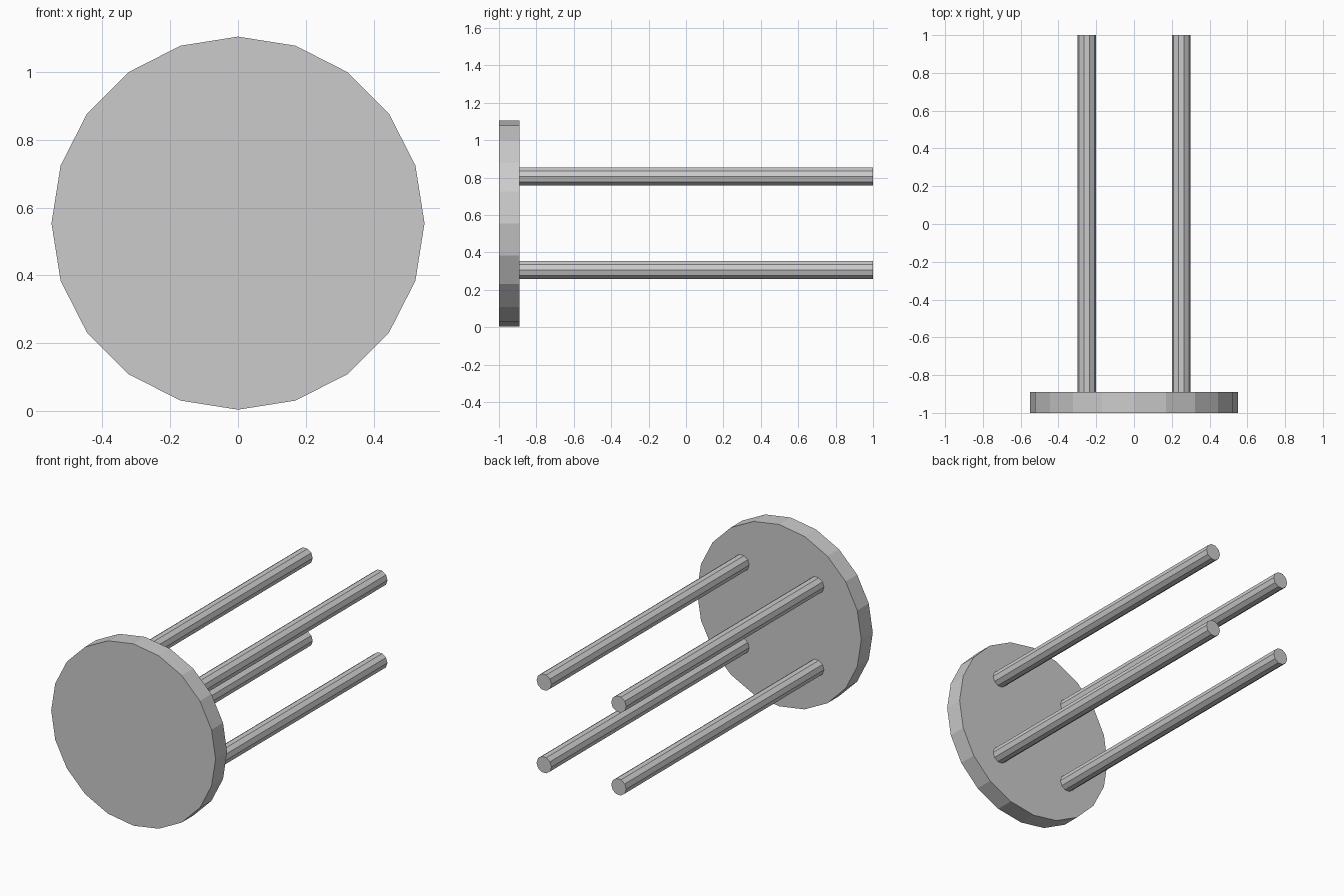
import bpy
import bmesh
from math import cos, sin, tau

if "Cube" in bpy.data.objects:
    bpy.data.objects.remove(bpy.data.objects["Cube"])


def prism_along_y(name, x, z, radius, sides, y0, y1):
    """Flat-shaded capped cylinder along y, first corner on the +x side."""
    bm = bmesh.new()
    ring = [bm.verts.new((x + radius * cos(tau * i / sides), y0,
                          z + radius * sin(tau * i / sides))) for i in range(sides)]
    cap = bm.faces.new(ring)
    ext = bmesh.ops.extrude_face_region(bm, geom=[cap], use_keep_orig=True)
    moved = [g for g in ext["geom"] if isinstance(g, bmesh.types.BMVert)]
    bmesh.ops.translate(bm, verts=moved, vec=(0, y1 - y0, 0))
    bmesh.ops.recalc_face_normals(bm, faces=bm.faces)
    mesh = bpy.data.meshes.new(name)
    bm.to_mesh(mesh)
    bm.free()
    obj = bpy.data.objects.new(name, mesh)
    bpy.context.collection.objects.link(obj)
    return obj


CENTRE_Z = 0.554
PLATE_BACK = -0.89

# Round front plate
prism_along_y("round_plate", 0, CENTRE_Z, 0.55, 20, -1.0, PLATE_BACK)

# Four rods in a square behind the plate
for side, x in (("left", -0.25), ("right", 0.25)):
    for level, dz in (("lower", -0.249), ("upper", 0.251)):
        prism_along_y(f"{level}_{side}_rod", x, CENTRE_Z + dz, 0.05, 10, PLATE_BACK, 1.0)
